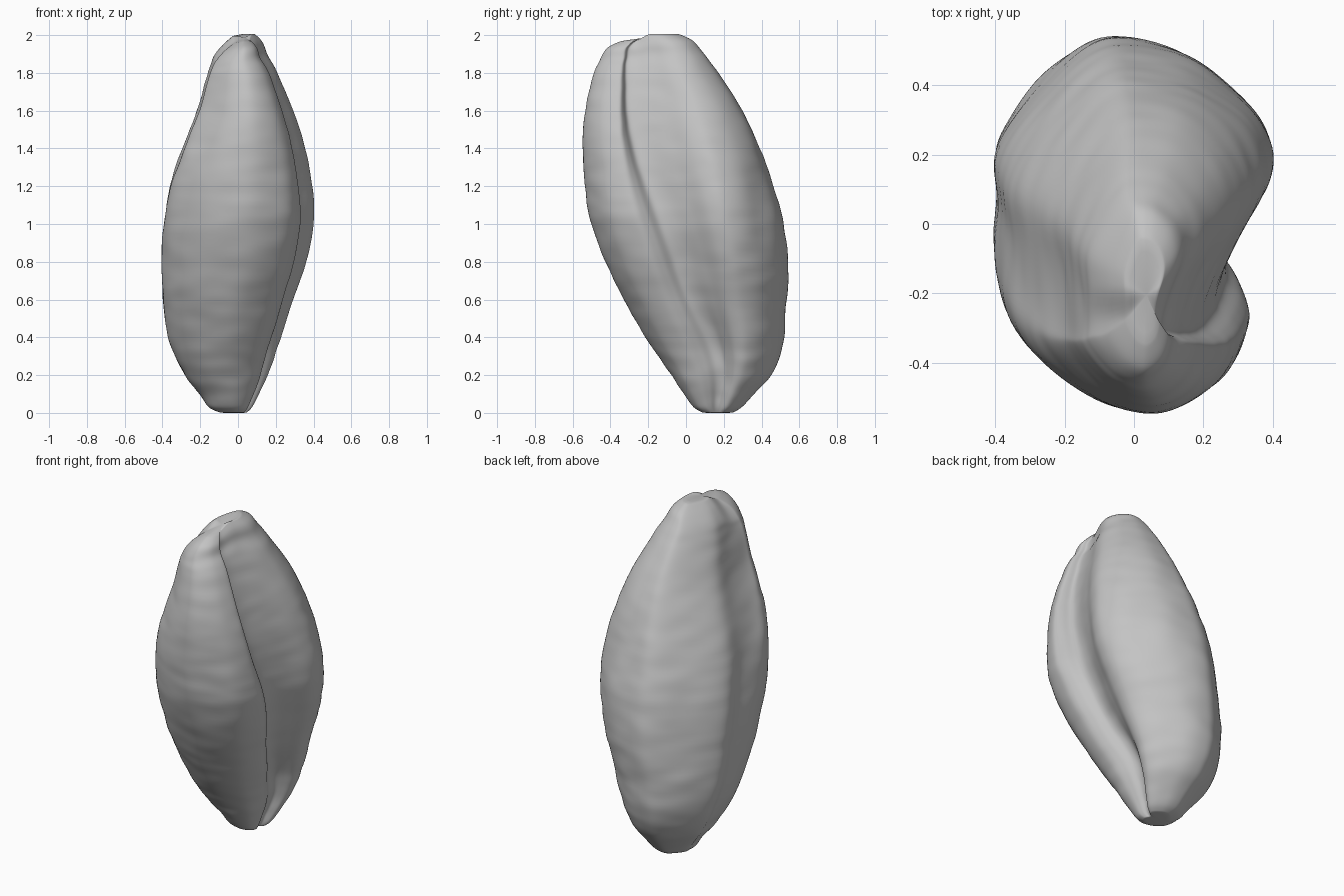
import bpy
import bmesh
from math import exp
from mathutils import Vector, noise

default_cube = bpy.data.objects.get("Cube")
if default_cube:
    bpy.data.objects.remove(default_cube, do_unlink=True)

SIDES = 144
RINGS = 130

# Envelope of the seed: height, left x, right x, front y, back y
ENVELOPE = [
    (0.0, -0.09, 0.04, 0.09, 0.24),
    (0.03, -0.15, 0.07, 0.04, 0.29),
    (0.1, -0.2, 0.11, -0.01, 0.36),
    (0.2, -0.28, 0.16, -0.08, 0.45),
    (0.35, -0.35, 0.21, -0.18, 0.51),
    (0.55, -0.39, 0.28, -0.3, 0.53),
    (0.75, -0.4, 0.35, -0.4, 0.54),
    (1.0, -0.395, 0.405, -0.5, 0.515),
    (1.2, -0.365, 0.39, -0.535, 0.46),
    (1.4, -0.3, 0.35, -0.545, 0.39),
    (1.6, -0.22, 0.285, -0.53, 0.295),
    (1.8, -0.16, 0.205, -0.49, 0.17),
    (1.9, -0.13, 0.15, -0.455, 0.1),
    (1.97, -0.08, 0.12, -0.42, 0.04),
    (2.01, -0.02, 0.08, -0.34, -0.05),
]

# Cross-section in unit coordinates, with the deep crease on the +x side
SECTION = [
    (0, 1), (0.38, 0.92), (0.78, 0.69), (0.97, 0.46), (0.96, 0.27),
    (0.81, 0.08), (0.69, -0.1), (0.67, -0.25), (0.78, -0.38),
    (0.82, -0.54), (0.66, -0.8), (0.35, -0.96), (0, -1),
    (-0.45, -0.89), (-0.85, -0.62), (-1, -0.32), (-0.98, 0.04),
    (-0.98, 0.34), (-0.66, 0.71), (-0.3, 0.96),
]


def spline(a, b, c, d, t):
    """Smooth curve through b and c, component by component."""
    return [q + 0.5 * t * (r - p + t * (2 * p - 5 * q + 4 * r - s
            + t * (3 * (q - r) + s - p))) for p, q, r, s in zip(a, b, c, d)]


def sample_section(f):
    n = len(SECTION)
    i = int(f * n)
    return spline(*(SECTION[(i + k) % n] for k in (-1, 0, 1, 2)), f * n - i)


def sample_envelope(f):
    last = len(ENVELOPE) - 1
    i = min(int(f * last), last - 1)
    rows = [ENVELOPE[min(max(i + k, 0), last)] for k in (-1, 0, 1, 2)]
    return spline(*rows, f * last - i)


def smoothstep(t):
    t = min(max(t, 0), 1)
    return t * t * (3 - 2 * t)


def surface_point(u, v, row):
    z, left, right, front, back = row
    upper = smoothstep((z - 0.8) / 0.9)
    lower = smoothstep((0.8 - z) / 0.6)
    # The back corner beside the crease is fuller towards the tip
    corner = 1 + 0.3 * upper * max(0, u * v * (u > 0)) ** 2
    # The creases drift forward and open out towards the tip
    near_crease = exp(-((v + 0.18) / 0.28) ** 2)
    depth = 0.16 if u > 0 else 0.08
    u *= corner * (1 - depth * upper * near_crease)
    v = v * corner + (0.18 * lower - 0.24 * upper) * near_crease
    centre = Vector(((left + right) / 2, (front + back) / 2, z))
    offset = Vector((u * (right - left) / 2, v * (back - front) / 2, 0))
    p = centre + offset
    # Soft lumps and fine cross wrinkles
    lumps = noise.noise(Vector((p.x * 5, p.y * 5, z * 3)))
    wrinkles = noise.noise(Vector((p.x * 6, p.y * 6, z * 16)))
    p += offset.normalized() * (0.008 * lumps + 0.005 * wrinkles)
    # The tip slopes to one side and the front lobe ends a little lower
    tip = smoothstep((z - 1.75) / 0.25)
    front_lobe = smoothstep((-0.18 - p.y) / 0.1)
    p.z -= tip * (0.04 * front_lobe + 0.2 * max(0, 0.03 - p.x))
    return p


# Loft the seed body
bm = bmesh.new()
profile = [sample_section(i / SIDES) for i in range(SIDES)]
rings = []
for r in range(RINGS + 1):
    row = sample_envelope(r / RINGS)
    rings.append([bm.verts.new(surface_point(u, v, row)) for u, v in profile])

for low, high in zip(rings, rings[1:]):
    for i in range(SIDES):
        j = (i + 1) % SIDES
        bm.faces.new((low[i], low[j], high[j], high[i]))

# Close both blunt ends
for ring in (rings[0], rings[-1]):
    middle = sum((vert.co for vert in ring), Vector()) / SIDES
    tip = bm.verts.new(middle)
    for i in range(SIDES):
        bm.faces.new((ring[i], ring[(i + 1) % SIDES], tip))

bmesh.ops.recalc_face_normals(bm, faces=bm.faces)
mesh = bpy.data.meshes.new("seed_body")
bm.to_mesh(mesh)
bm.free()

seed = bpy.data.objects.new("seed_body", mesh)
bpy.context.collection.objects.link(seed)

# Plain grey husk
husk = bpy.data.materials.new("husk_grey")
husk.use_nodes = True
colour = (0.55, 0.55, 0.55, 1)
husk.diffuse_color = colour
husk.node_tree.nodes["Principled BSDF"].inputs["Base Color"].default_value = colour
mesh.materials.append(husk)

# Round off the ends and smooth the shading
soften = seed.modifiers.new("soften", "SMOOTH")
soften.factor = 0.5
soften.iterations = 4
bpy.ops.object.select_all(action="DESELECT")
seed.select_set(True)
bpy.context.view_layer.objects.active = seed
bpy.ops.object.shade_smooth()
